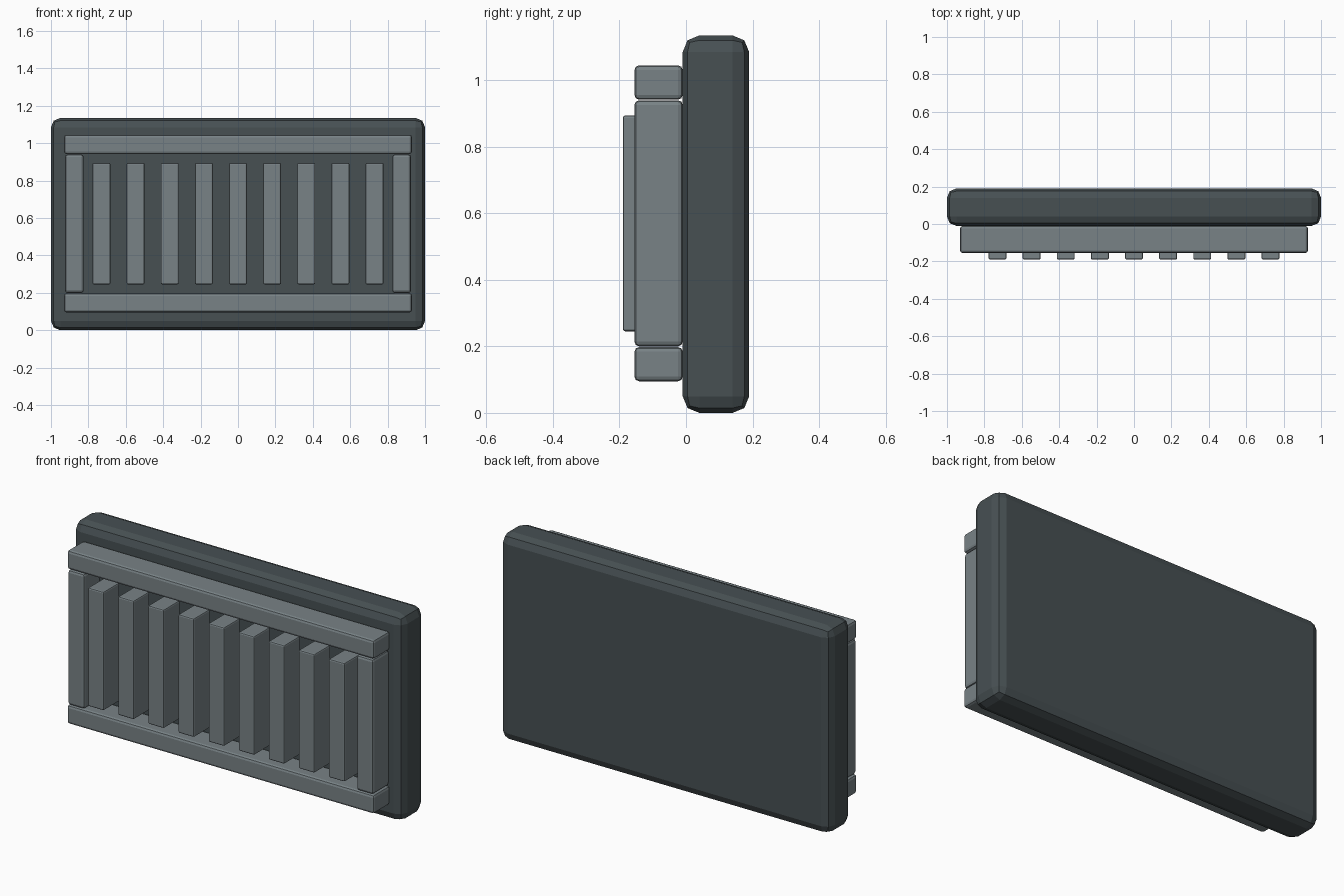
import bpy

if "Cube" in bpy.data.objects:
    bpy.data.objects.remove(bpy.data.objects["Cube"])


def material(name, rgb):
    m = bpy.data.materials.new(name)
    m.diffuse_color = (*rgb, 1)
    m.use_nodes = True
    m.node_tree.nodes["Principled BSDF"].inputs["Base Color"].default_value = m.diffuse_color
    return m


DARK = material("dark slate", (0.063, 0.080, 0.086))
GREY = material("mid grey", (0.190, 0.225, 0.240))


def block(name, x, y, z, mat, bevel):
    """Rounded box spanning the given (low, high) ranges."""
    spans = (x, y, z)
    bpy.ops.mesh.primitive_cube_add(size=1, location=[(a + b) / 2 for a, b in spans])
    ob = bpy.context.object
    ob.name = name
    ob.scale = [b - a for a, b in spans]
    bpy.ops.object.transform_apply(location=False, rotation=False, scale=True)
    ob.data.materials.append(mat)
    mod = ob.modifiers.new("rounded edges", 'BEVEL')
    mod.width = bevel
    mod.segments = 2
    return ob


# Back panel
block("back_panel", (-1, 1), (-0.01, 0.19), (0, 1.135), DARK, 0.05)

# Frame: two rails and two stiles
FRAME_Y = (-0.155, -0.01)
block("bottom_rail", (-0.93, 0.93), FRAME_Y, (0.095, 0.198), GREY, 0.014)
block("top_rail", (-0.93, 0.93), FRAME_Y, (0.942, 1.045), GREY, 0.014)
block("left_stile", (-0.925, -0.825), FRAME_Y, (0.2, 0.94), GREY, 0.014)
block("right_stile", (0.825, 0.925), FRAME_Y, (0.2, 0.94), GREY, 0.014)

# Row of vertical slats
for i in range(9):
    cx = (i - 4) * 0.1825
    block(f"slat_{i + 1}", (cx - 0.048, cx + 0.048), (-0.19, -0.05),
          (0.245, 0.895), GREY, 0.008)
